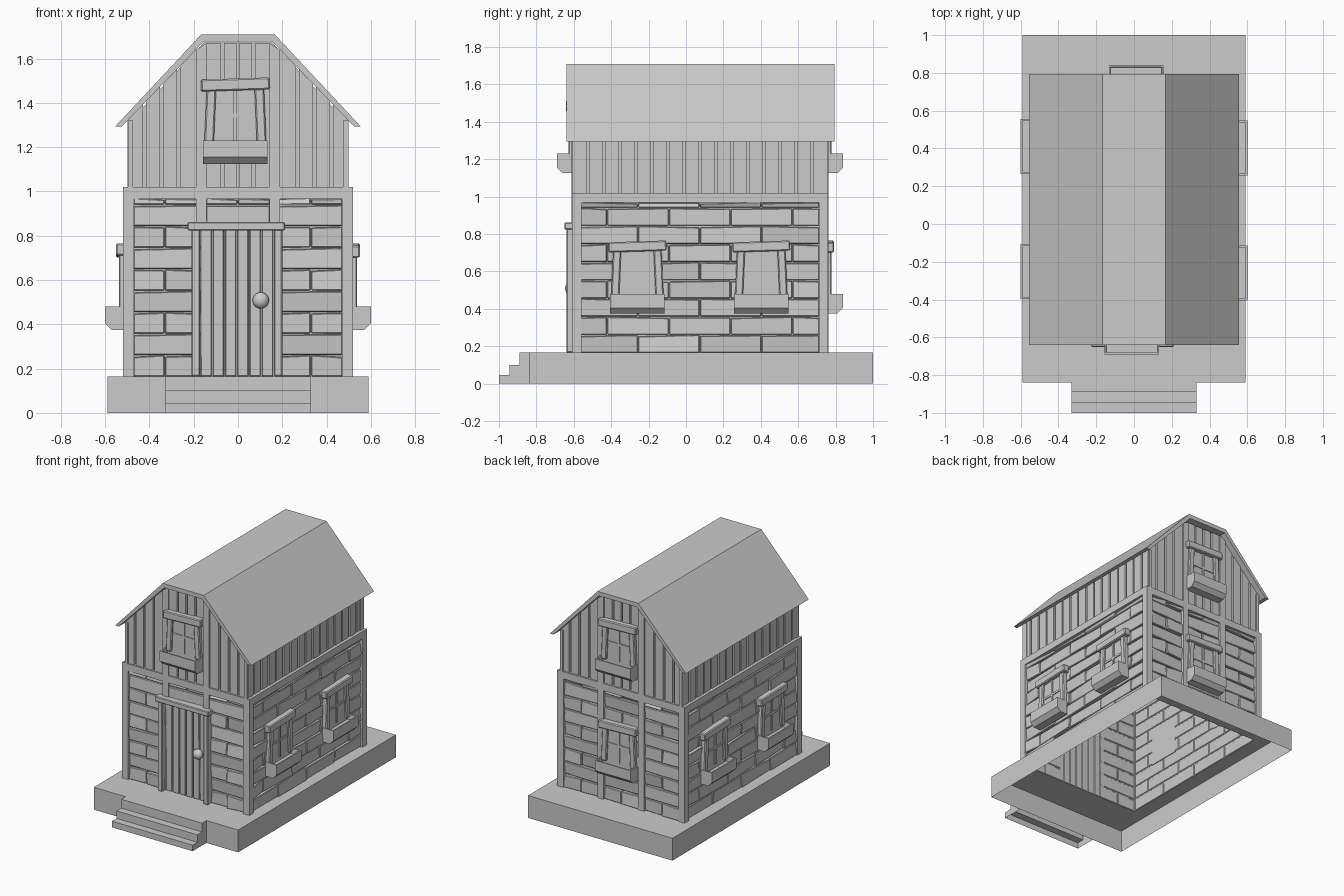
import bpy, bmesh, random
from math import radians, copysign
from mathutils import Matrix, Vector

if "Cube" in bpy.data.objects:
    bpy.data.objects.remove(bpy.data.objects["Cube"])

random.seed(4)
I = Matrix.Identity(4)
YC = 0.075                       # house centre along y
HALF = (0.685, 0.52)             # wall distance: front/back, sides
GROUND, EAVE, MID = 0.165, 1.32, 1.02
NAMES = ("front", "right", "back", "left")


def wall_matrix(k):
    """Local frame of a wall: u along it, w outward (stored as -y), z up."""
    return (Matrix.Translation((0, YC, 0)) @ Matrix.Rotation(radians(90 * k), 4, 'Z')
            @ Matrix.Translation((0, -HALF[k % 2], 0)))


def finish(bm, name, bevel=0.0):
    bmesh.ops.recalc_face_normals(bm, faces=bm.faces[:])
    me = bpy.data.meshes.new(name)
    bm.to_mesh(me)
    bm.free()
    ob = bpy.data.objects.new(name, me)
    bpy.context.collection.objects.link(ob)
    if bevel:
        m = ob.modifiers.new("bevel", 'BEVEL')
        m.width, m.segments = bevel, 1
    return ob


def block(bm, M, u, w, z, tops=(0, 0), jit=0.0, spin=0.0):
    """Box in wall coordinates; tops lifts the left/right top edges."""
    c = Vector((sum(u) / 2, 0, sum(z) / 2))
    R = Matrix.Translation(c) @ Matrix.Rotation(radians(spin), 4, 'Y') @ Matrix.Translation(-c)
    vs = []
    for i in (0, 1):
        for j in (0, 1):
            for k in (0, 1):
                ww = w[j] - (random.random() * jit if j else 0)
                vs.append(bm.verts.new(M @ R @ Vector((u[i], -ww, z[k] + (tops[i] if k else 0)))))
    for f in ((0, 1, 3, 2), (4, 6, 7, 5), (0, 4, 5, 1), (2, 3, 7, 6), (0, 2, 6, 4), (1, 5, 7, 3)):
        bm.faces.new([vs[n] for n in f])


def prism(bm, M, profile, u0, u1):
    """Extrude a (w, z) profile along u."""
    a, b = ([bm.verts.new(M @ Vector((u, -w, z))) for w, z in profile] for u in (u0, u1))
    n = len(profile)
    bm.faces.new(a)
    bm.faces.new(b[::-1])
    for i in range(n):
        bm.faces.new((a[i], a[(i + 1) % n], b[(i + 1) % n], b[i]))
    bmesh.ops.recalc_face_normals(bm, faces=bm.faces[:])


def open_bottom(bm):
    bmesh.ops.delete(bm, geom=[f for f in bm.faces if f.normal.z < -0.9], context='FACES')


def gable_top(u):
    return min(1.67, EAVE + (0.5 - abs(u)) * 1.03)


# base: hollow plinth with an opening under the house
bm = bmesh.new()
block(bm, I, (-0.59, 0.59), (-1.0, 0.84), (0, GROUND))
bmesh.ops.recalc_face_normals(bm, faces=bm.faces[:])
open_bottom(bm)
top = [f for f in bm.faces if f.normal.z > 0.9]
bmesh.ops.inset_individual(bm, faces=top, thickness=0.05)
for v in top[0].verts:
    v.co.x = copysign(0.485, v.co.x)
    v.co.y = YC + copysign(0.65, v.co.y - YC)
bmesh.ops.delete(bm, geom=top, context='FACES')
finish(bm, "base")

# front steps
bm = bmesh.new()
prism(bm, I, [(0.84, 0), (1, 0), (1, 0.045), (0.945, 0.045), (0.945, 0.1), (0.89, 0.1),
              (0.89, GROUND), (0.84, GROUND)], -0.33, 0.33)
open_bottom(bm)
finish(bm, "steps")

# inner wall shell and roof, extruded along y
ALONG_Y = Matrix.Rotation(radians(90), 4, 'Z')
bm = bmesh.new()
prism(bm, ALONG_Y, [(-0.485, GROUND), (-0.485, EAVE), (-0.155, 1.672), (0.155, 1.672),
                    (0.485, EAVE), (0.485, GROUND)], YC - 0.65, YC + 0.65)
open_bottom(bm)
finish(bm, "wall_shell")
bm = bmesh.new()
prism(bm, ALONG_Y, [(-0.555, 1.293), (-0.167, 1.708), (0.167, 1.708), (0.555, 1.293),
                    (0.525, 1.293), (0.155, 1.677), (-0.155, 1.677), (-0.525, 1.293)],
      -0.64, 0.795)
finish(bm, "roof")


def bricks(k):
    M, bm = wall_matrix(k), bmesh.new()
    if k % 2:
        spans = [(-0.637, 0.637, GROUND)]
    else:
        spans = [(-0.472, -0.165, GROUND), (0.165, 0.472, GROUND),
                 (-0.145, 0.145, 0.85 if k == 0 else GROUND)]
    for lo, hi, zmin in spans:
        for row in range(9):
            z0 = GROUND + row * 0.097
            z1 = min(z0 + 0.095, 0.97)
            if z1 < zmin + 0.02:
                continue
            for i in range(-3, 3):
                off = 0.33 * i + (0.165 if row % 2 else 0)
                u0, u1 = max(lo, off), min(hi, off + 0.327)
                if u1 - u0 > 0.01:
                    s = random.uniform(-0.005, 0.005)
                    block(bm, M, (u0, u1), (-0.04, -0.003), (max(z0, zmin), z1 - 0.004),
                          (s, -s), 0.02)
    finish(bm, NAMES[k] + "_bricks", 0.004)


def frame(k):
    M, bm = wall_matrix(k), bmesh.new()
    e = HALF[1 - k % 2]
    for s in (-1, 1):
        block(bm, M, sorted((s * e, s * (e - 0.05))), (-0.04, 0), (GROUND, MID))
        if k % 2 == 0:           # tall posts up to the roof
            u = sorted((s * 0.142, s * 0.19))
            block(bm, M, u, (-0.04, 0.001), (0.85 if k == 0 else GROUND, 1.6),
                  [gable_top(a) - 1.6 for a in u])
    block(bm, M, (-e, e), (-0.04, 0), (0.967, MID))
    finish(bm, NAMES[k] + "_frame")


def planks(k):
    M, bm = wall_matrix(k), bmesh.new()
    spans = [(-0.685, 0.685, 16)] if k % 2 else [(-0.5, -0.19, 4), (-0.142, 0.142, 4), (0.19, 0.5, 4)]
    for lo, hi, n in spans:
        step = (hi - lo) / n
        for i in range(n):
            u = (lo + i * step + (0.007 if i else 0), lo + (i + 1) * step - (0.007 if i < n - 1 else 0))
            t = (EAVE, EAVE) if k % 2 else [gable_top(a) for a in u]
            w = (-0.02 if k % 2 else -0.008) - random.random() * 0.004
            block(bm, M, u, (-0.045, w), (MID - 0.01, 1.2), [a - 1.2 for a in t])
    finish(bm, NAMES[k] + "_planks")


def window(k, name, uc, dz):
    M = wall_matrix(k) @ Matrix.Translation((uc, 0, dz))
    # panes and glazing bars
    bm = bmesh.new()
    block(bm, M, (-0.125, 0.125), (-0.04, 0.002), (0.45, 0.72))
    block(bm, M, (-0.008, 0.008), (0, 0.009), (0.47, 0.71))
    block(bm, M, (-0.11, 0.11), (0, 0.008), (0.585, 0.601))
    finish(bm, name + "_panes")
    # jambs and crooked lintel
    bm = bmesh.new()
    for s in (-1, 1):
        block(bm, M, sorted((s * 0.092, s * 0.135)), (-0.02, 0.018), (0.46, 0.715), spin=-s * 2.5)
    block(bm, M, (-0.155, 0.155), (-0.02, 0.031), (0.706, 0.76), spin=-1.8)
    finish(bm, name + "_surround", 0.006)
    # planter
    bm = bmesh.new()
    prism(bm, M, [(-0.01, 0.48), (0.08, 0.48), (0.08, 0.405), (0.05, 0.375), (-0.01, 0.375)],
          -0.145, 0.145)
    rim = [f for f in bm.faces if f.normal.z > 0.9]
    bmesh.ops.inset_individual(bm, faces=rim, thickness=0.014)
    bmesh.ops.inset_individual(bm, faces=rim, thickness=0.001, depth=-0.04)
    finish(bm, name + "_planter")


for k in range(4):
    bricks(k)
    frame(k)
    planks(k)
    if k % 2:
        window(k, NAMES[k] + "_window_a", -0.335, 0)
        window(k, NAMES[k] + "_window_b", 0.327, 0)
    else:
        window(k, NAMES[k] + "_upper_window", -0.012, 0.75)
window(2, "back_lower_window", -0.012, 0)

# door: planks, jambs, header, knob
M = wall_matrix(0)
bm = bmesh.new()
for i in range(6):
    u0 = -0.172 + i * 0.0555
    block(bm, M, (u0 + 0.003, u0 + 0.0525), (-0.04, -0.008), (GROUND, 0.83), jit=0.003)
finish(bm, "door", 0.003)
bm = bmesh.new()
for u in ((-0.21, -0.172), (0.162, 0.2)):
    block(bm, M, u, (-0.04, 0.028), (GROUND, 0.83))
block(bm, M, (-0.228, 0.212), (-0.03, 0.04), (0.824, 0.862))
finish(bm, "door_frame", 0.005)
bm = bmesh.new()
bmesh.ops.create_uvsphere(bm, u_segments=16, v_segments=10, radius=0.037,
                          matrix=Matrix.Translation((0.103, -0.615, 0.508)) @ Matrix.Diagonal((1, 0.85, 1, 1)))
for f in bm.faces:
    f.smooth = True
finish(bm, "door_knob")
